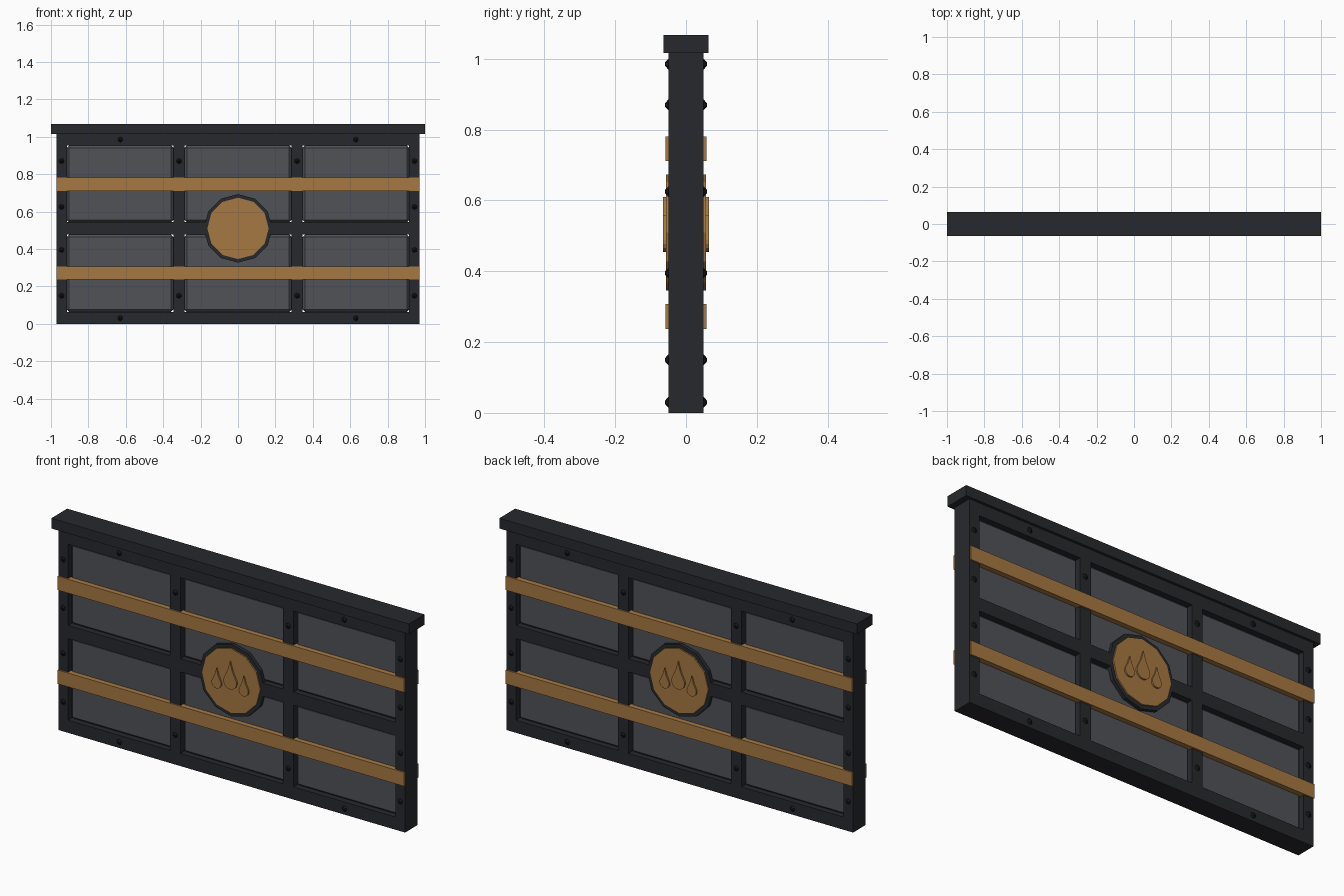
import bpy, bmesh, math
from mathutils import Matrix, Vector

if "Cube" in bpy.data.objects:
    bpy.data.objects.remove(bpy.data.objects["Cube"])


def material(name, rgb):
    m = bpy.data.materials.new(name)
    m.diffuse_color = (*rgb, 1)
    m.use_nodes = True
    m.node_tree.nodes["Principled BSDF"].inputs["Base Color"].default_value = m.diffuse_color
    return m


IRON = material("dark_iron", (0.02, 0.022, 0.026))
STEEL = material("grey_steel", (0.08, 0.085, 0.095))
BRASS = material("brass", (0.38, 0.19, 0.055))
BLACK = material("black_iron", (0.01, 0.01, 0.012))


def finish(bm, name, mat):
    bmesh.ops.recalc_face_normals(bm, faces=bm.faces[:])
    me = bpy.data.meshes.new(name)
    bm.to_mesh(me)
    bm.free()
    ob = bpy.data.objects.new(name, me)
    bpy.context.collection.objects.link(ob)
    me.materials.append(mat)
    return ob


def box(name, x0, x1, y0, y1, z0, z1, mat):
    bm = bmesh.new()
    c = Vector(((x0 + x1) / 2, (y0 + y1) / 2, (z0 + z1) / 2))
    bmesh.ops.create_cube(bm, size=1, matrix=Matrix.Translation(c) @ Matrix.Diagonal((x1 - x0, y1 - y0, z1 - z0, 1)))
    return finish(bm, name, mat)


def prism(name, outline, y0, y1, mat):
    """Extrude an (x, z) outline along y."""
    bm = bmesh.new()
    f = bm.faces.new([bm.verts.new((x, y0, z)) for x, z in outline])
    new = bmesh.ops.extrude_face_region(bm, geom=[f])["geom"]
    bmesh.ops.translate(bm, vec=(0, y1 - y0, 0), verts=[v for v in new if isinstance(v, bmesh.types.BMVert)])
    return finish(bm, name, mat)


def circle(r, n, z):
    return [(r * math.sin(2 * math.pi * i / n), z + r * math.cos(2 * math.pi * i / n)) for i in range(n)]


# Frame: four posts, with rails and recessed panels in each bay
posts = [(-0.97, -0.915), (-0.346, -0.286), (0.286, 0.346), (0.915, 0.97)]
rails = [(0, 0.064), (0.477, 0.543), (0.953, 1.018)]
for a, b in posts:
    box("post", a, b, -0.05, 0.05, 0, 1.018, IRON)
for (_, a), (b, _) in zip(posts, posts[1:]):
    for z0, z1 in rails:
        box("rail", a, b, -0.05, 0.05, z0, z1, IRON)
    for (_, z0), (z1, _) in zip(rails, rails[1:]):
        p = box("panel", a, b, -0.032, 0.032, z0, z1, STEEL)
        bev = p.modifiers.new("chamfer", 'BEVEL')
        bev.width, bev.segments = 0.012, 1

# Top cap
box("top_cap", -1, 1, -0.063, 0.063, 1.016, 1.068, IRON)

# Central ring running through the wall
prism("emblem_ring", circle(0.183, 12, 0.51), -0.05, 0.05, IRON)


# Teardrop outline: pointed top, round bottom
def drop(cx, bottom, top, r):
    pts = [(cx, top), (cx + 0.35 * r, bottom + 0.68 * (top - bottom))]
    for i in range(9):
        t = math.radians(15 - i * 210 / 8)
        pts.append((cx + r * math.cos(t), bottom + r + r * math.sin(t)))
    pts.append((cx - 0.35 * r, pts[1][1]))
    return pts


# Rivet positions on the frame
rivets = [(s * x, z) for s in (-1, 1) for x, z in
          [(0.943, 0.15), (0.943, 0.395), (0.943, 0.625), (0.943, 0.87),
           (0.316, 0.15), (0.316, 0.87), (0.63, 0.03), (0.63, 0.985)]]

# Details repeated on front and back
for s, side in ((-1, "front"), (1, "back")):
    for z0, z1 in ((0.237, 0.307), (0.711, 0.781)):
        y = sorted((s * 0.028, s * 0.058))
        box(side + "_band", -0.969, 0.969, *y, z0, z1, BRASS)
    prism(side + "_disc", circle(0.164, 12, 0.51), s * 0.04, s * 0.057, BRASS)
    for d in ((0, 0.47, 0.61, 0.037), (-0.076, 0.455, 0.557, 0.027), (0.076, 0.455, 0.557, 0.027)):
        prism(side + "_droplet", [(-s * x, z) for x, z in drop(*d)], s * 0.05, s * 0.065, BRASS)
    bm = bmesh.new()
    for x, z in rivets:
        m = Matrix.Translation((x, s * 0.054, z)) @ Matrix.Rotation(-s * math.pi / 2, 4, 'X')
        bmesh.ops.create_cone(bm, cap_ends=True, segments=6, radius1=0.017, radius2=0.004, depth=0.012, matrix=m)
    finish(bm, side + "_rivets", BLACK)
